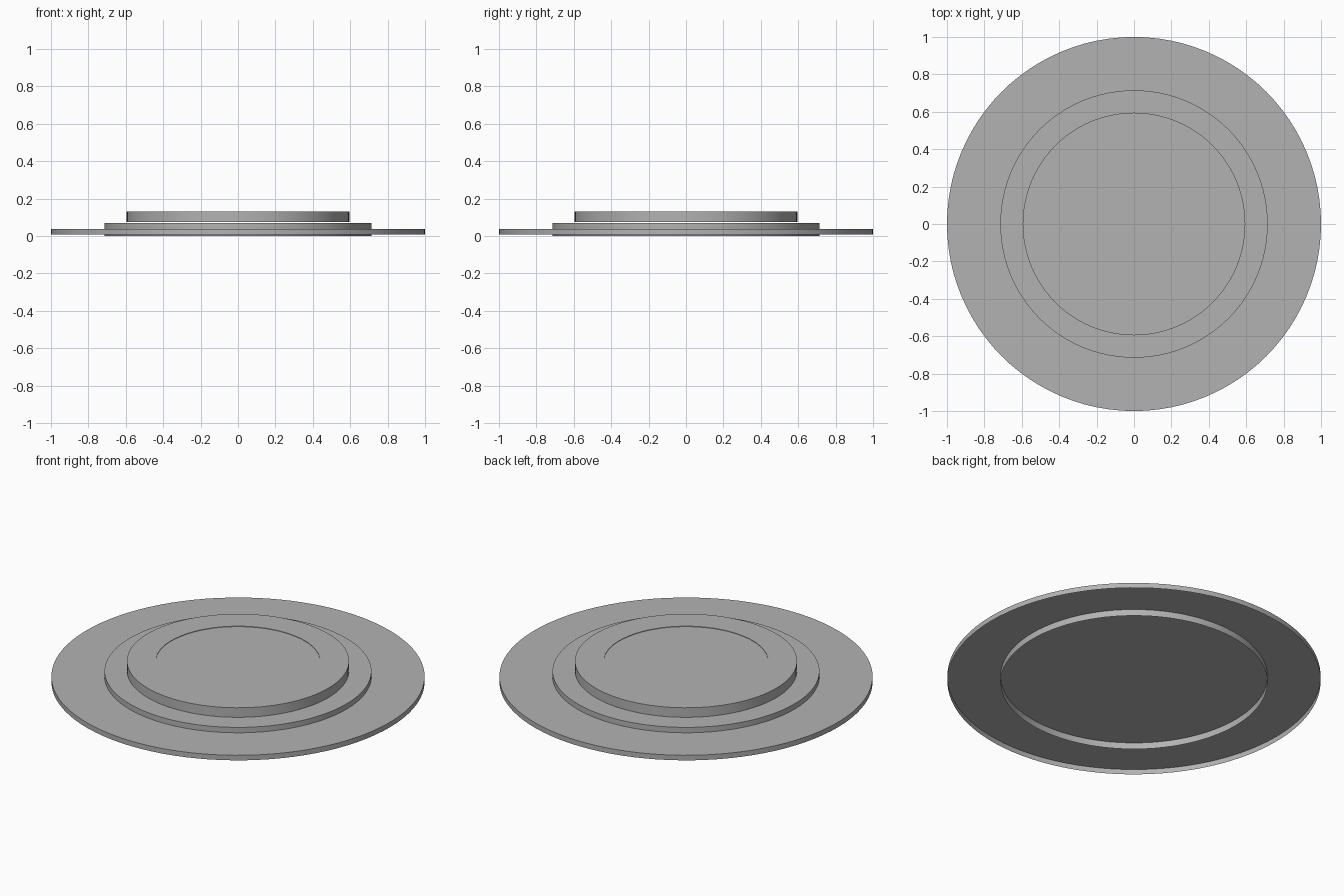
import bpy, bmesh, math

if "Cube" in bpy.data.objects:
    bpy.data.objects.remove(bpy.data.objects["Cube"])

SIDES = 96

# Mid-grey finish shared by all parts
grey = bpy.data.materials.new("mid_grey")
grey.diffuse_color = (0.45, 0.45, 0.45, 1.0)
grey.use_nodes = True
grey.node_tree.nodes["Principled BSDF"].inputs["Base Color"].default_value = grey.diffuse_color


def turned_shell(name, profile):
    """Turn (radius, z) points about z and close the last ring; open underneath."""
    bm = bmesh.new()
    rings = [[bm.verts.new((r * math.cos(2 * math.pi * i / SIDES),
                            r * math.sin(2 * math.pi * i / SIDES), z))
              for i in range(SIDES)] for r, z in profile]
    for low, high in zip(rings, rings[1:]):
        for i in range(SIDES):
            j = (i + 1) % SIDES
            bm.faces.new((low[i], low[j], high[j], high[i]))
    bm.faces.new(rings[-1])
    mesh = bpy.data.meshes.new(name)
    bm.to_mesh(mesh)
    bm.free()
    mesh.materials.append(grey)
    obj = bpy.data.objects.new(name, mesh)
    bpy.context.collection.objects.link(obj)
    bpy.ops.object.select_all(action='DESELECT')
    obj.select_set(True)
    bpy.context.view_layer.objects.active = obj
    bpy.ops.object.shade_smooth_by_angle(angle=math.radians(30))


# Wide outer flange
turned_shell("base_flange", [(1.0, 0.008), (1.0, 0.038)])
# Middle step, passing down through the flange to the ground
turned_shell("middle_step", [(0.715, 0.0), (0.715, 0.07)])
# Upper disc with a very shallow recessed centre
turned_shell("upper_disc", [(0.595, 0.0735), (0.595, 0.13), (0.44, 0.13), (0.44, 0.127)])
